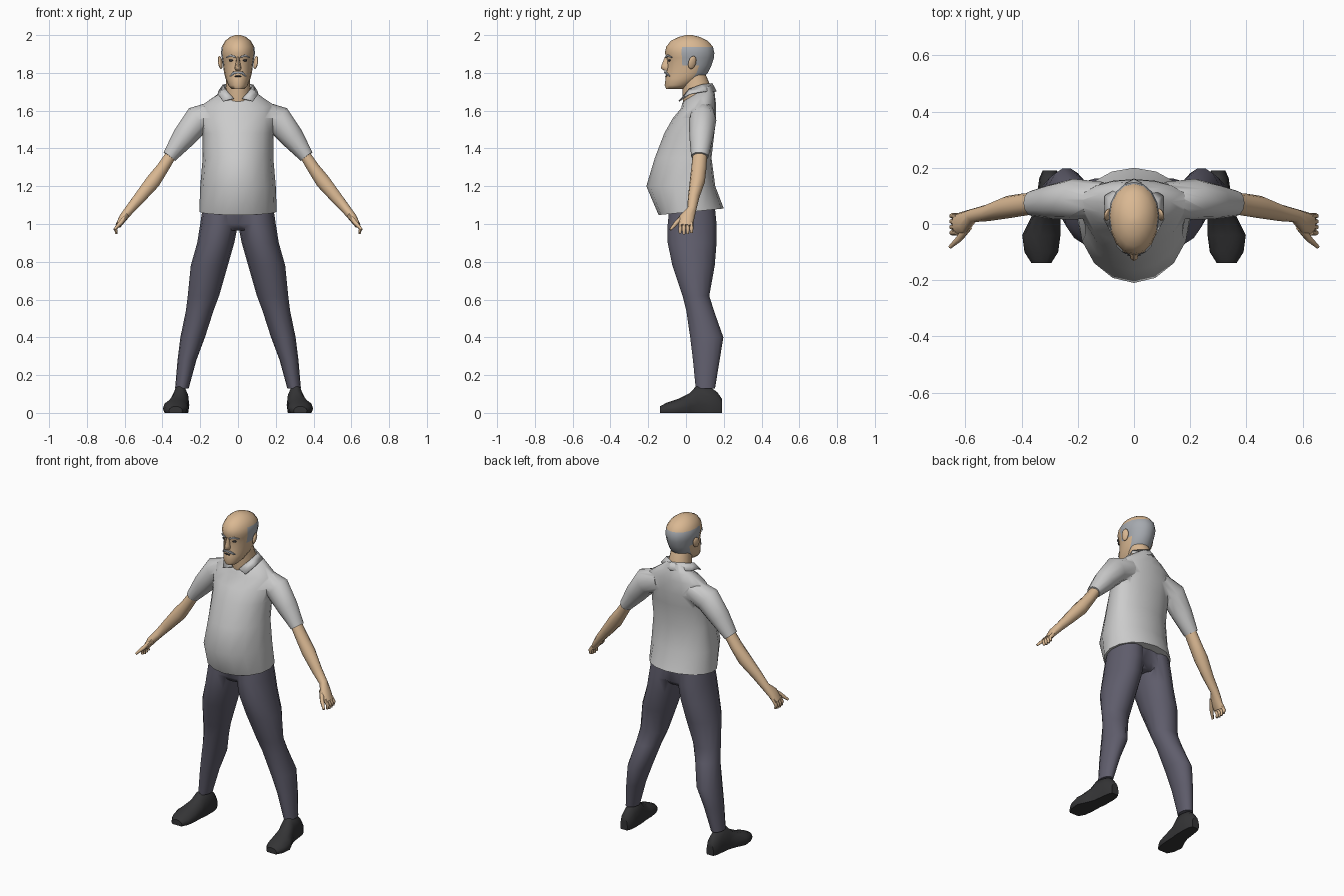
import bpy, bmesh, math
from mathutils import Vector

if "Cube" in bpy.data.objects:
    bpy.data.objects.remove(bpy.data.objects["Cube"])


def material(name, rgb):
    m = bpy.data.materials.new(name)
    m.diffuse_color = (*rgb, 1)
    m.use_nodes = True
    m.node_tree.nodes["Principled BSDF"].inputs["Base Color"].default_value = m.diffuse_color
    return m


SKIN = material("skin", (0.70, 0.48, 0.29))
HAIR = material("grey_hair", (0.38, 0.40, 0.43))
CLOTH = material("dark_cloth", (0.115, 0.11, 0.15))
LEATHER = material("dark_leather", (0.035, 0.035, 0.037))


def smooth(ob, angle=60):
    bpy.ops.object.select_all(action='DESELECT')
    ob.select_set(True)
    bpy.context.view_layer.objects.active = ob
    bpy.ops.object.shade_smooth_by_angle(angle=math.radians(angle))
    return ob


def ring(z, hw, yf, ym, yb, slope=0, cx=0, n=16):
    """Level cross-section: widest at ym, reaching yf in front and yb behind."""
    pts = []
    for i in range(n):
        a = 2 * math.pi * i / n
        s = math.sin(a)
        y = ym + s * (yb - ym if s > 0 else ym - yf)
        pts.append(Vector((cx + hw * math.cos(a), y, z + slope * (y - ym))))
    return pts


def tube_rings(path, n=10):
    """Cross-sections across a path of (x, y, z, y radius, other radius)."""
    out, p = [], [Vector(q[:3]) for q in path]
    for i, q in enumerate(path):
        t = (p[min(i + 1, len(p) - 1)] - p[max(i - 1, 0)]).normalized()
        a = (Vector((0, 1, 0)) - t * t.y).normalized()
        b = t.cross(a)
        out.append([p[i] + a * q[3] * math.cos(k * 2 * math.pi / n)
                    + b * q[4] * math.sin(k * 2 * math.pi / n) for k in range(n)])
    return out


def loft(name, rings, mat=None, side=1, angle=60):
    bm = bmesh.new()
    rows = [[bm.verts.new((v.x * side, v.y, v.z)) for v in r] for r in rings]
    n = len(rows[0])
    for r0, r1 in zip(rows, rows[1:]):
        for i in range(n):
            bm.faces.new((r0[i], r0[(i + 1) % n], r1[(i + 1) % n], r1[i]))
    bm.faces.new(rows[0])
    bm.faces.new(rows[-1])
    bmesh.ops.recalc_face_normals(bm, faces=bm.faces)
    me = bpy.data.meshes.new(name)
    bm.to_mesh(me)
    bm.free()
    ob = bpy.data.objects.new(name, me)
    bpy.context.collection.objects.link(ob)
    if mat:
        me.materials.append(mat)
    return smooth(ob, angle)


def union(base, others):
    """Merge the other solids into the base and remove them."""
    bpy.context.view_layer.objects.active = base
    for o in others:
        mod = base.modifiers.new("union", 'BOOLEAN')
        mod.operation, mod.solver, mod.object = 'UNION', 'EXACT', o
        bpy.ops.object.select_all(action='DESELECT')
        base.select_set(True)
        bpy.context.view_layer.objects.active = base
        while base.modifiers[0] != mod:
            bpy.ops.object.modifier_apply(modifier=base.modifiers[0].name)
        bpy.ops.object.modifier_apply(modifier=mod.name)
        bpy.data.objects.remove(o)
    return smooth(base)


def ball(name, loc, scale, mat, rot=(0, 0, 0)):
    bpy.ops.mesh.primitive_uv_sphere_add(segments=10, ring_count=6, location=loc, rotation=rot)
    ob = bpy.context.object
    ob.name, ob.scale = name, scale
    ob.data.materials.append(mat)
    return smooth(ob)


# shirt: body and two sleeves
shirt = loft("shirt", [ring(*r) for r in (
    (1.065, .205, -.145, .03, .20, .1), (1.20, .20, -.21, .03, .155),
    (1.35, .187, -.165, .04, .135), (1.48, .187, -.115, .06, .15),
    (1.56, .20, -.07, .08, .16), (1.63, .19, -.025, .085, .158, .15),
    (1.67, .13, -.02, .08, .152, .3), (1.70, .075, -.012, .07, .135, .6))])
sleeve = [(.11, .09, 1.585, .06, .07), (.215, .088, 1.55, .073, .077),
          (.29, .08, 1.455, .062, .062), (.363, .073, 1.357, .046, .038)]
union(shirt, [loft("sleeve", tube_rings(sleeve, 12), side=s) for s in (1, -1)])

# shirt collar: folded strip, mirrored
top = [(.022, -.022, 1.662), (.066, .02, 1.712), (.076, .08, 1.735), (0, .135, 1.742)]
low = [(.078, -.035, 1.648), (.105, .02, 1.685), (.10, .10, 1.70), (0, .157, 1.70)]
me = bpy.data.meshes.new("collar")
me.from_pydata(top + low, [], [(i, i + 1, i + 5, i + 4) for i in range(3)])
collar = bpy.data.objects.new("collar", me)
bpy.context.collection.objects.link(collar)
collar.modifiers.new("mirror", 'MIRROR')
collar.modifiers.new("thickness", 'SOLIDIFY').thickness = .006
smooth(collar, 45)

# trousers: pelvis and two legs
pelvis = loft("trousers", [ring(*r) for r in (
    (.965, .10, -.06, .03, .12), (1.0, .17, -.09, .03, .155), (1.12, .18, -.09, .03, .15))], CLOTH)
leg = [(1.10, .09, .095, -.09, .155), (1.0, .10, .10, -.10, .165), (.90, .118, .098, -.10, .165),
       (.78, .152, .098, -.075, .155), (.62, .183, .083, -.02, .125), (.54, .203, .073, 0, .15),
       (.40, .24, .065, .02, .20), (.28, .27, .05, .035, .18), (.13, .297, .036, .05, .155)]
leg_rings = [ring(z, hw, yf, (yf + yb) / 2, yb, 0, cx, 14) for z, cx, hw, yf, yb in leg]
union(pelvis, [loft("leg", leg_rings, CLOTH, s) for s in (1, -1)])

# shoes: sections from heel to toe with a flat sole
shoe = [(.19, .30, .025, .075), (.165, .30, .037, .11), (.13, .30, .042, .135), (.06, .305, .047, .148),
        (.02, .315, .053, .105), (-.04, .33, .068, .075), (-.10, .33, .06, .055), (-.138, .33, .036, .035)]
shoe_rings = []
for y, cx, hw, h in shoe:
    angles = [k * math.pi / 6 for k in range(12)]
    shoe_rings.append([Vector((cx + hw * math.cos(a), y, max(0, h * (.3 + .7 * math.sin(a)))))
                       for a in angles])

# arms, fingers and thumb
arm = [(.345, .075, 1.38, .038, .03), (.40, .068, 1.295, .04, .034), (.45, .06, 1.225, .04, .041),
       (.52, .04, 1.14, .03, .033), (.575, .03, 1.075, .024, .026), (.607, .005, 1.035, .04, .023),
       (.635, -.002, .99, .038, .015)]
thumb = [(.59, -.01, 1.045, .016, .015), (.622, -.052, 1.005, .013, .013), (.655, -.082, .97, .007, .007)]
for s, side in ((1, "left"), (-1, "right")):
    loft(side + "_shoe", shoe_rings, LEATHER, s, 50)
    loft(side + "_arm", tube_rings(arm), SKIN, s)
    loft(side + "_thumb", tube_rings(thumb, 6), SKIN, s)
    for k in range(4):
        y, d = -.031 + .02 * k, .005 * abs(k - 1.3)
        finger = [(.628, y, 1.005, .01, .012), (.648, y, .975, .01, .01), (.643, y, .945 + d, .007, .007)]
        loft(side + "_finger", tube_rings(finger, 6), SKIN, s)

# neck
loft("neck", [ring(*r) for r in (
    (1.68, .072, -.012, .07, .13, .6), (1.71, .066, -.018, .06, .125, .5),
    (1.79, .06, -.02, .045, .105))], SKIN)

# head, with the hair fringe coloured on its back and sides
head = loft("head", [ring(*r) for r in (
    (1.716, .034, -.105, -.06, -.005), (1.735, .052, -.113, -.04, .03), (1.77, .066, -.108, 0, .085),
    (1.80, .074, -.105, .02, .115), (1.84, .079, -.10, .03, .135), (1.88, .086, -.103, .03, .148),
    (1.905, .09, -.112, .03, .15), (1.938, .086, -.105, .03, .143), (1.97, .068, -.08, .025, .115),
    (1.99, .042, -.04, .02, .075), (2.0, .015, 0, .015, .03))], SKIN)
head.data.materials.append(HAIR)
for f in head.data.polygons:
    c = f.center
    if 1.77 < c.z < 1.938 and c.y > (0 if c.z > 1.85 else .05):
        f.material_index = 1

# nose, moustache and mouth
loft("nose", [ring(*r, n=8) for r in (
    (1.885, .007, -.112, -.095, -.085), (1.84, .014, -.13, -.10, -.085),
    (1.825, .018, -.133, -.10, -.085), (1.813, .012, -.118, -.10, -.085))], SKIN)
half = [(.022, -.107, 1.800, .006, .008), (.042, -.087, 1.783, .004, .004)]
stache = [(-x, *r) for x, *r in reversed(half)] + [(0, -.111, 1.803, .006, .006)] + half
loft("moustache", tube_rings(stache, 6), HAIR)
ball("mouth", (0, -.106, 1.782), (.022, .005, .004), LEATHER)

# ears, eyes and eyebrows
for s, side in ((1, "left"), (-1, "right")):
    ball(side + "_ear", (s * .094, .033, 1.855), (.011, .022, .036), SKIN, (-.2, s * .2, s * .35))
    ball(side + "_eye", (s * .037, -.088, 1.866), (.013, .006, .006), LEATHER, (0, 0, s * .35))
    brow = [(.014, -.107, 1.884, .005, .005), (.038, -.097, 1.892, .005, .006), (.062, -.075, 1.882, .003, .003)]
    loft(side + "_eyebrow", tube_rings(brow, 6), HAIR, s)
